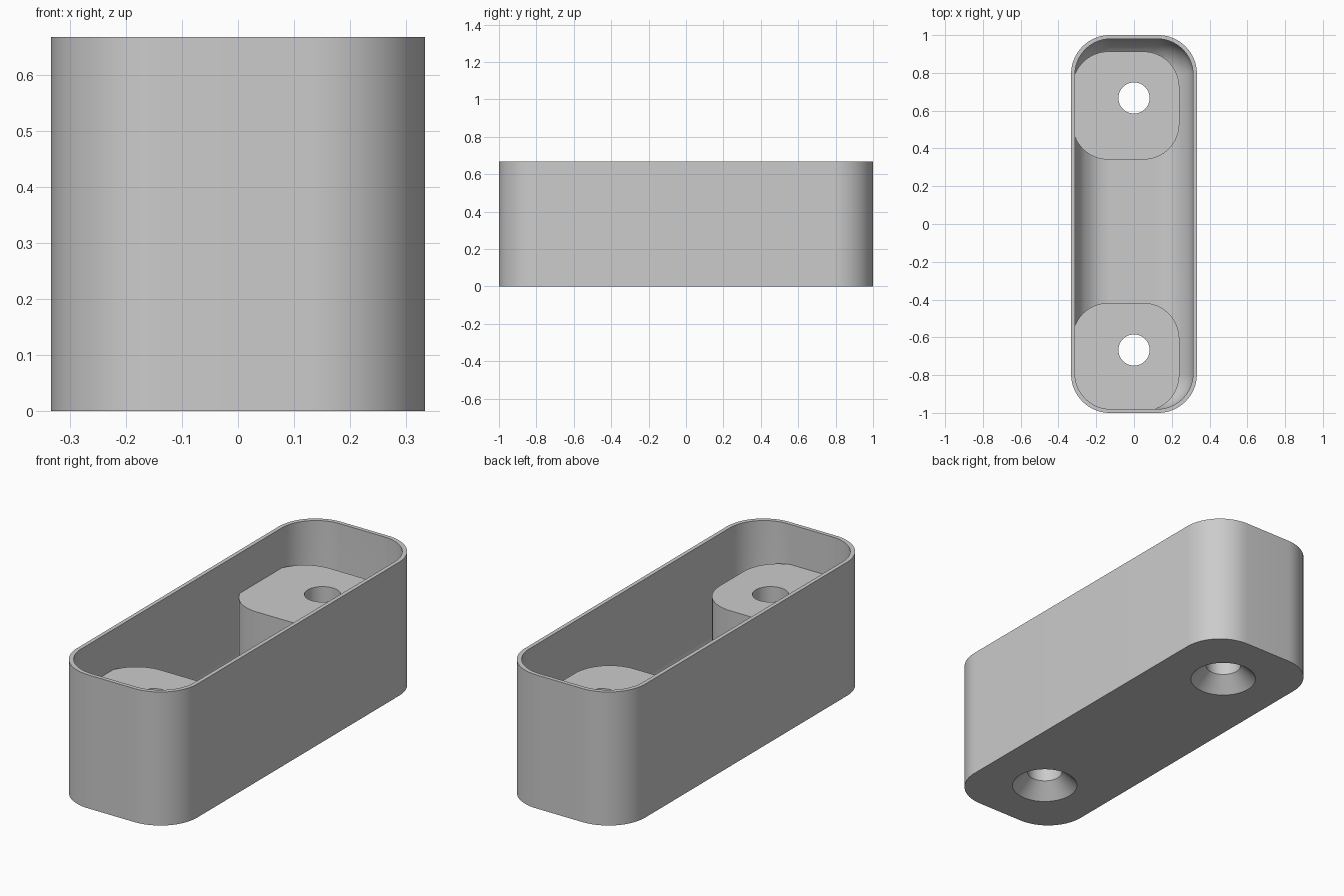
import bpy, bmesh, math

if "Cube" in bpy.data.objects:
    bpy.data.objects.remove(bpy.data.objects["Cube"], do_unlink=True)

grey = bpy.data.materials.new("plain_grey")
grey.use_nodes = True
grey.diffuse_color = (0.6, 0.6, 0.6, 1)
grey.node_tree.nodes["Principled BSDF"].inputs["Base Color"].default_value = (0.6, 0.6, 0.6, 1)

SEG = 16  # segments per rounded corner


def loft(name, center, half, radius, rings):
    """Stack rounded rectangles; each ring is (height, inset)."""
    cx, cy = center
    bm = bmesh.new()
    loops = []
    for z, inset in rings:
        r = radius - inset
        loop = []
        for corner, (sx, sy) in enumerate([(1, 1), (-1, 1), (-1, -1), (1, -1)]):
            for i in range(SEG + 1):
                if half[0] == radius and i == SEG:
                    continue  # full circle: corners share their end points
                a = (corner + i / SEG) * math.pi / 2
                loop.append(bm.verts.new((cx + sx * (half[0] - radius) + r * math.cos(a),
                                          cy + sy * (half[1] - radius) + r * math.sin(a), z)))
        loops.append(loop)
    n = len(loops[0])
    for low, high in zip(loops, loops[1:]):
        for i in range(n):
            j = (i + 1) % n
            bm.faces.new((low[i], low[j], high[j], high[i]))
    bm.faces.new(loops[0][::-1])
    bm.faces.new(loops[-1])
    bmesh.ops.recalc_face_normals(bm, faces=bm.faces)
    mesh = bpy.data.meshes.new(name)
    bm.to_mesh(mesh)
    bm.free()
    mesh.materials.append(grey)
    obj = bpy.data.objects.new(name, mesh)
    bpy.context.collection.objects.link(obj)
    return obj


def combine(target, tool, operation):
    """Apply a boolean and discard the tool."""
    tool.hide_render = True
    mod = target.modifiers.new(operation.lower(), 'BOOLEAN')
    mod.operation = operation
    mod.solver = 'EXACT'
    mod.object = tool
    bpy.context.view_layer.objects.active = target
    bpy.ops.object.modifier_apply(modifier=mod.name)
    bpy.data.objects.remove(tool, do_unlink=True)


HEIGHT, WALL, FILLET = 0.667, 0.02, 0.185

# Outer body
body = loft("tray_body", (0, 0), (0.333, 1), 0.205, [(0, 0), (HEIGHT, 0)])

# Cavity with a filleted floor
rings = []
for k in range(13):
    a = k / 12 * math.pi / 2
    rings.append((WALL + FILLET * (1 - math.sin(a)), FILLET * (1 - math.cos(a))))
rings = rings[::-1] + [(HEIGHT + 0.1, 0)]
cavity = loft("cavity_cutter", (0, 0), (0.333 - WALL, 1 - WALL), 0.19, rings)
combine(body, cavity, 'DIFFERENCE')

# Screw bosses
for y in (0.627, -0.704):
    boss = loft("screw_boss", (-0.043, y), (0.283, 0.286), 0.19, [(0.01, 0), (0.467, 0)])
    combine(body, boss, 'UNION')

# Countersunk screw holes
for y in (0.667, -0.667):
    hole = loft("hole_cutter", (0, y), (0.165, 0.165), 0.165,
                [(-0.01, 0), (0.0725, 0.0825), (0.6, 0.0825)])
    combine(body, hole, 'DIFFERENCE')

# Smooth curved walls, keep edges sharp
bpy.ops.object.select_all(action='DESELECT')
body.select_set(True)
bpy.context.view_layer.objects.active = body
bpy.ops.object.shade_smooth_by_angle(angle=math.radians(30))
